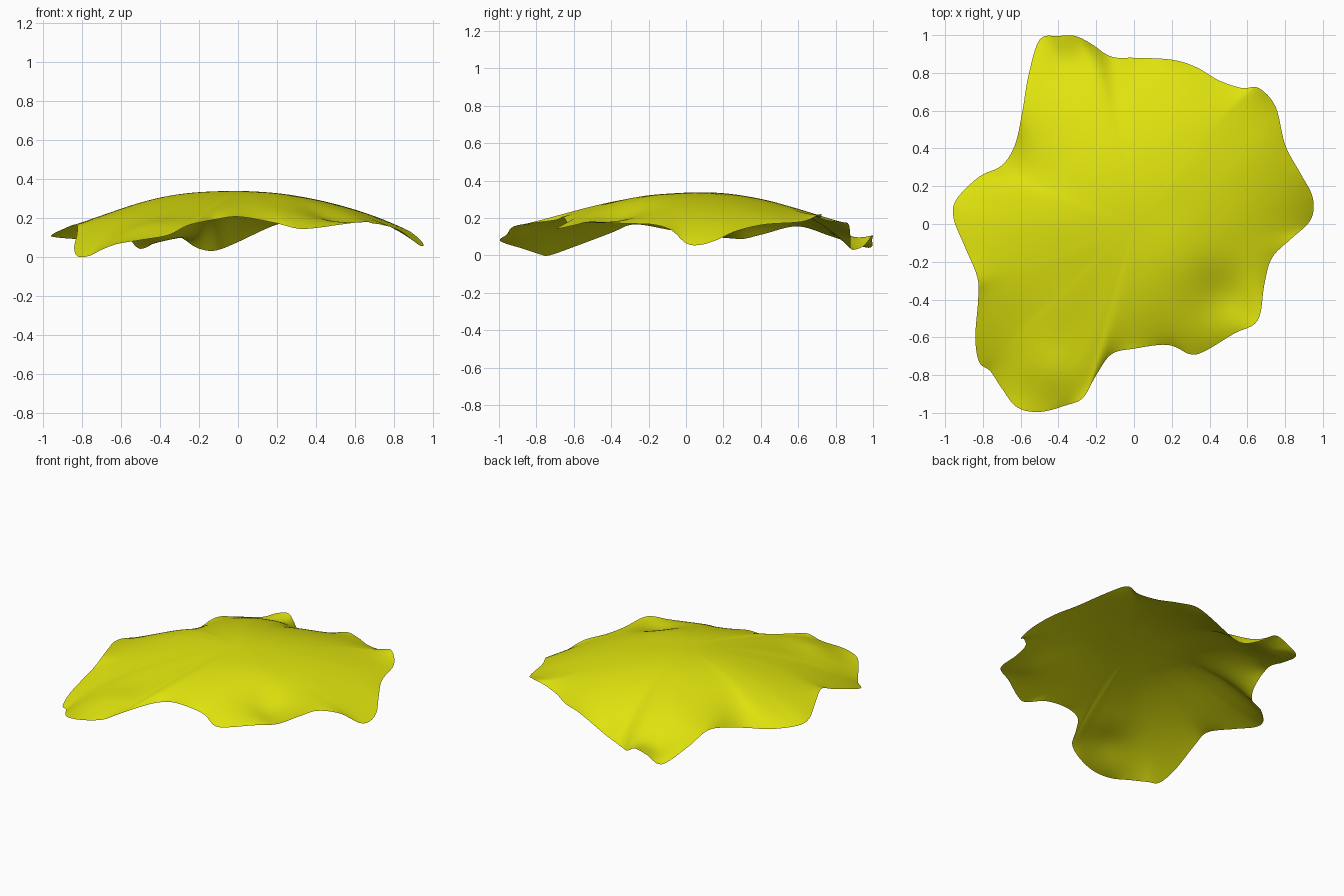
import bpy, bmesh
from math import exp, cos, tau
from mathutils import Vector

if "Cube" in bpy.data.objects:
    bpy.data.objects.remove(bpy.data.objects["Cube"])

# Rim of the draped sheet: x, y, z
RIM = [Vector(p) for p in [
    (-.50, .975, .04), (-.40, .995, .085), (-.31, .995, .105), (-.22, .95, .05),
    (-.15, .90, .03), (-.09, .88, .038), (0, .88, .075), (.20, .87, .165),
    (.33, .83, .175), (.45, .76, .185), (.57, .72, .20), (.66, .72, .22),
    (.75, .62, .18), (.80, .42, .165), (.88, .27, .13), (.94, .16, .08),
    (.95, .07, .055), (.92, 0, .065), (.83, -.08, .135), (.73, -.18, .165),
    (.69, -.32, .17), (.655, -.51, .18), (.53, -.58, .165), (.38, -.67, .145),
    (.30, -.69, .145), (.18, -.64, .175), (0, -.66, .205), (-.12, -.69, .19),
    (-.20, -.80, .175), (-.27, -.92, .155), (-.36, -.96, .11), (-.50, -.995, .085),
    (-.62, -.97, .065), (-.70, -.87, .035), (-.76, -.78, .005), (-.82, -.73, 0),
    (-.84, -.60, .045), (-.825, -.40, .12), (-.83, -.28, .165), (-.90, -.11, .14),
    (-.955, .03, .112), (-.94, .13, .10), (-.82, .25, .09), (-.70, .31, .088),
    (-.63, .42, .115), (-.59, .60, .155), (-.56, .78, .10)]]
# Inner swells and dents: x, y, radius, height
BUMPS = [(-.36, .89, .16, -.08), (.5, -.38, .17, -.045), (.2, -.2, .2, .012),
         (-.45, -.8, .15, .03), (-.4, .1, .3, .015)]
STEPS, RINGS = 6, 40


def dome(x, y):
    return .335 - .25 * (x * x + (y - .12) ** 2)


def bump(x, y, t):
    return (1 - t ** 6) * sum(h * exp(-((x - a) ** 2 + (y - b) ** 2) / r ** 2)
                              for a, b, r, h in BUMPS)


def spline(a, b, c, d, t):
    return (2 * b + (c - a) * t + (2 * a - 5 * b + 4 * c - d) * t * t
            + (3 * b - a - 3 * c + d) * t ** 3) / 2


n = len(RIM)
rim = [spline(RIM[i - 1], RIM[i], RIM[(i + 1) % n], RIM[(i + 2) % n], s / STEPS)
       for i in range(n) for s in range(STEPS)]
m = len(rim)
fold = [p.z - dome(p.x, p.y) for p in rim]


def folds_at(t):
    """Rim folds spreading and softening towards the centre."""
    if t == 1:
        return fold
    q = t ** .8
    w = [(1 - q * q) / (1 - 2 * q * cos(tau * k / m) + q * q) for k in range(m)]
    total = sum(w)
    return [t * sum(w[k] * fold[i - k] for k in range(m)) / total for i in range(m)]


# Sheet: rings blending from a smooth dome to the wavy rim
bm = bmesh.new()
centre = bm.verts.new((0, 0, dome(0, 0) + bump(0, 0, 0)))
prev = None
for r in range(1, RINGS + 1):
    t = r / RINGS
    ring = []
    for p, f in zip(rim, folds_at(t)):
        x, y = p.x * t, p.y * t
        ring.append(bm.verts.new((x, y, dome(x, y) + f + bump(x, y, t))))
    for i in range(m):
        if prev:
            bm.faces.new((prev[i - 1], prev[i], ring[i], ring[i - 1]))
        else:
            bm.faces.new((centre, ring[i], ring[i - 1]))
    prev = ring
bm.normal_update()
if sum(f.normal.z for f in bm.faces) < 0:
    bmesh.ops.reverse_faces(bm, faces=bm.faces)
for f in bm.faces:
    f.smooth = True
mesh = bpy.data.meshes.new("draped_cloth")
bm.to_mesh(mesh)
bm.free()
cloth = bpy.data.objects.new("draped_cloth", mesh)
bpy.context.collection.objects.link(cloth)

# Yellow fabric
mat = bpy.data.materials.new("yellow_fabric")
mat.diffuse_color = (.74, .77, .004, 1)
mat.use_nodes = True
mat.node_tree.nodes["Principled BSDF"].inputs["Base Color"].default_value = mat.diffuse_color
mesh.materials.append(mat)
